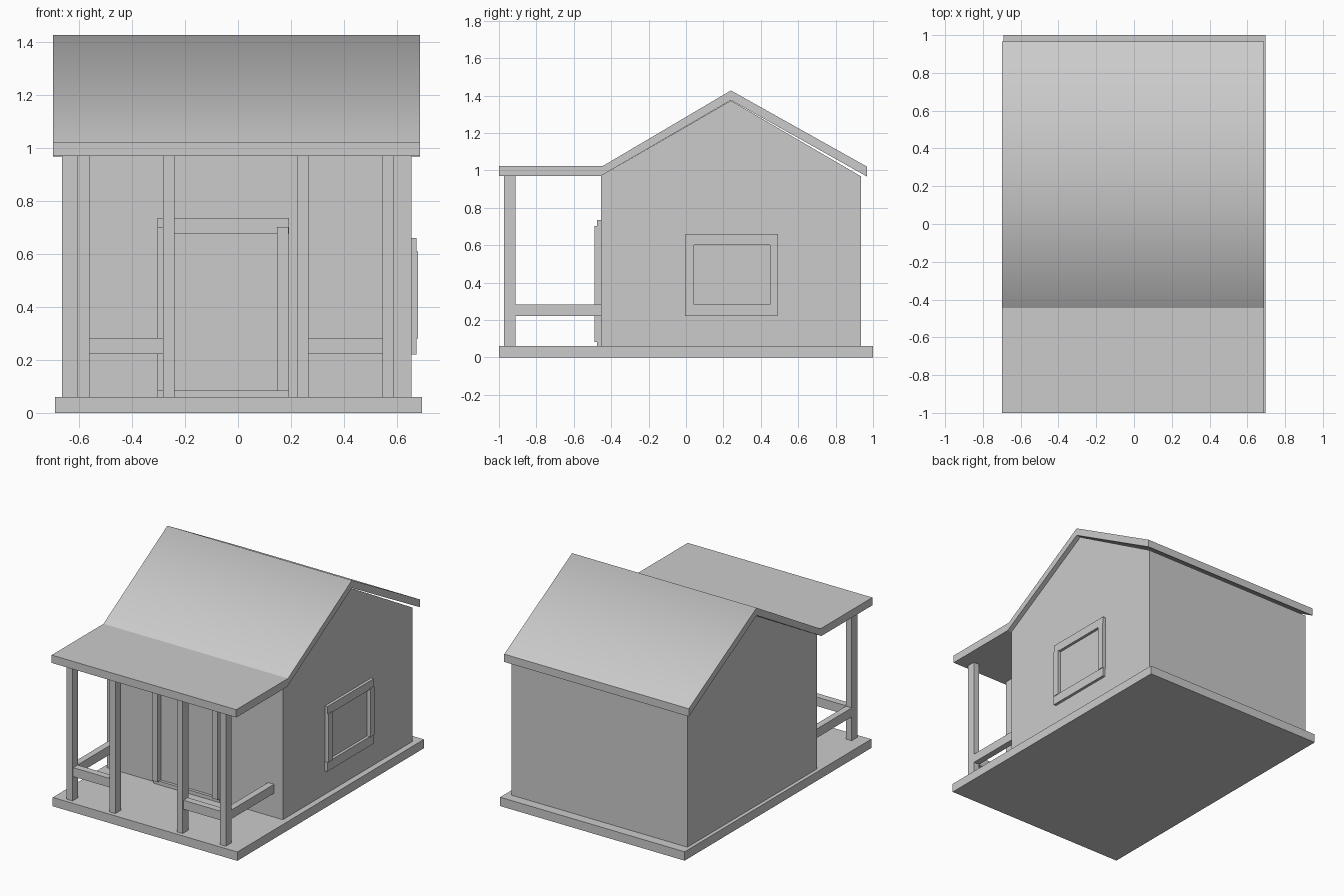
import bpy, bmesh

if "Cube" in bpy.data.objects:
    bpy.data.objects.remove(bpy.data.objects["Cube"])


def box(name, x, y, z):
    """Box from (min, max) ranges."""
    bm = bmesh.new()
    bmesh.ops.create_cube(bm, size=1)
    for v in bm.verts:
        v.co = [r[0] if c < 0 else r[1] for c, r in zip(v.co, (x, y, z))]
    me = bpy.data.meshes.new(name)
    bm.to_mesh(me)
    bm.free()
    ob = bpy.data.objects.new(name, me)
    bpy.context.collection.objects.link(ob)
    return ob


def extrude_profile(name, profile, x0, x1, smooth_edge_at=None):
    """Side profile (y, z) extruded along x; one edge may be shaded smooth."""
    bm = bmesh.new()
    face = bm.faces.new([bm.verts.new((x0, y, z)) for y, z in profile])
    ext = bmesh.ops.extrude_face_region(bm, geom=[face])["geom"]
    bmesh.ops.translate(bm, vec=(x1 - x0, 0, 0),
                        verts=[g for g in ext if isinstance(g, bmesh.types.BMVert)])
    bmesh.ops.recalc_face_normals(bm, faces=bm.faces)
    if smooth_edge_at:
        for f in bm.faces:
            f.smooth = True
        for e in bm.edges:
            e.smooth = all(abs(v.co.y - smooth_edge_at[0]) < 1e-4 and
                           abs(v.co.z - smooth_edge_at[1]) < 1e-4 for v in e.verts)
    me = bpy.data.meshes.new(name)
    bm.to_mesh(me)
    bm.free()
    ob = bpy.data.objects.new(name, me)
    bpy.context.collection.objects.link(ob)
    return ob


# Floor slab
FLOOR, EAVE = 0.06, 0.97
box("floor_slab", (-0.69, 0.695), (-1, 1), (0, FLOOR))

# House body with gable ends
extrude_profile("house_walls", [(-0.455, FLOOR), (0.935, FLOOR), (0.935, 0.968),
                                (0.24, 1.373), (-0.455, EAVE)], -0.665, 0.655)

# Gable roof running into the flat porch roof, ridge shaded smooth
extrude_profile("roof", [(-1, EAVE), (-0.455, EAVE), (0.24, 1.375), (0.967, 0.967),
                         (0.967, 1.02), (0.24, 1.427), (-0.445, 1.023), (-1, 1.023)],
                -0.698, 0.687, smooth_edge_at=(0.24, 1.427))

# Porch posts
posts = [(-0.605, -0.561), (-0.284, -0.24), (0.223, 0.266), (0.545, 0.589)]
for i, px in enumerate(posts):
    box(f"porch_post_{i + 1}", px, (-0.972, -0.912), (FLOOR, EAVE))

# Porch rails: front pair, then side pair back to the wall
RAIL = (0.222, 0.283)
for side, a, b in (("left", 0, 1), ("right", 2, 3)):
    box(f"front_rail_{side}", (posts[a][1], posts[b][0]), (-0.965, -0.918), RAIL)
for side, i in (("left", 0), ("right", 3)):
    box(f"side_rail_{side}", posts[i], (-0.912, -0.455), RAIL)

# Door frame: lintel, threshold and jambs
box("door_lintel", (-0.303, 0.192), (-0.475, -0.45), (0.675, 0.735))
box("door_threshold", (-0.303, 0.192), (-0.475, -0.45), (FLOOR, 0.085))
for side, jx in (("left", (-0.303, -0.26)), ("right", (0.147, 0.19))):
    box(f"door_jamb_{side}", jx, (-0.489, -0.45), (0.083, 0.702))

# Window frame on the right wall
box("window_head", (0.65, 0.674), (-0.003, 0.492), (0.602, 0.66))
box("window_sill", (0.65, 0.674), (-0.006, 0.49), (0.22, 0.283))
for side, wy in (("front", (-0.002, 0.042)), ("back", (0.448, 0.491))):
    box(f"window_jamb_{side}", (0.65, 0.679), wy, (0.28, 0.61))
